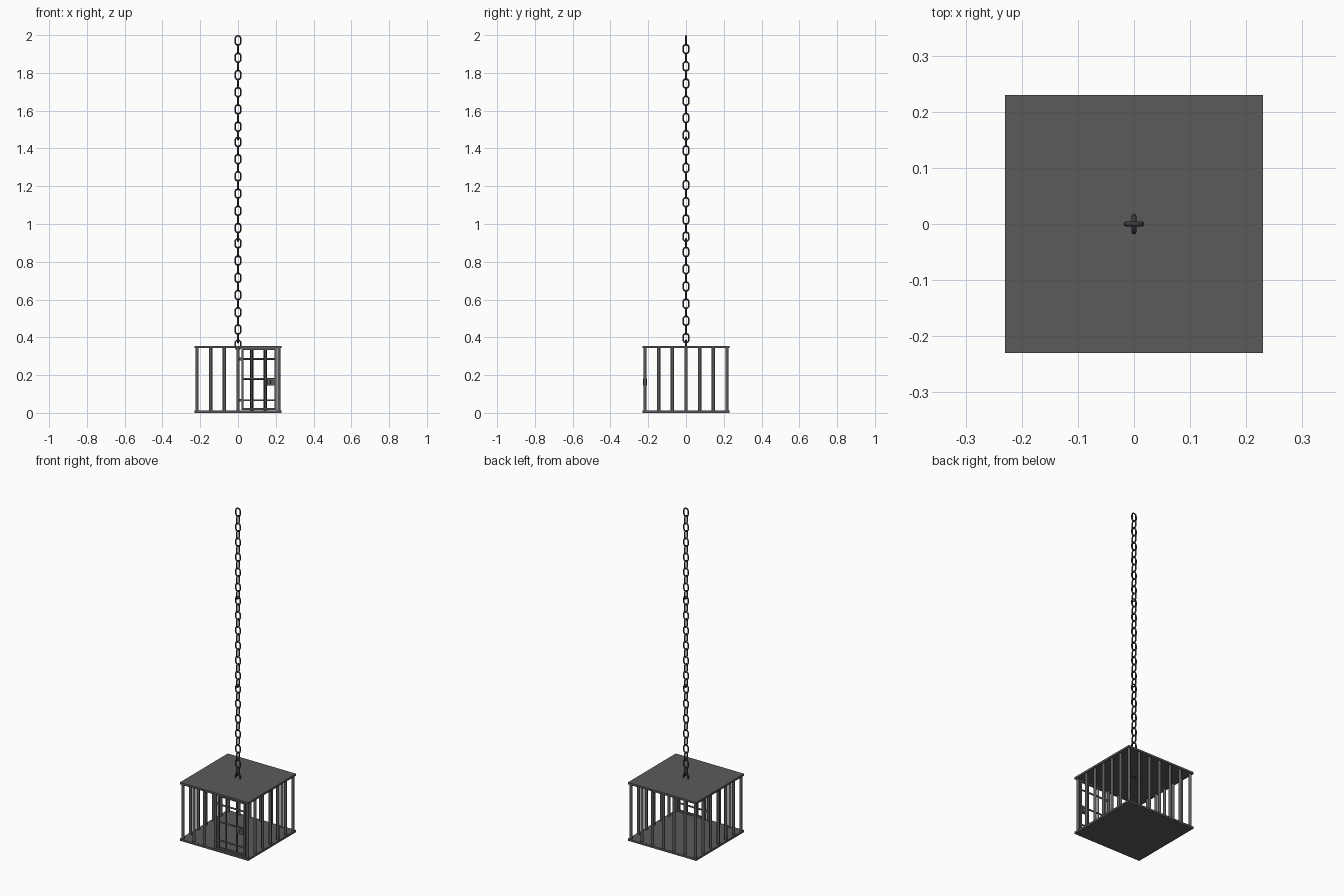
import bpy, math
from mathutils import Vector

if "Cube" in bpy.data.objects:
    bpy.data.objects.remove(bpy.data.objects["Cube"])


def material(name, rgb):
    m = bpy.data.materials.new(name)
    m.diffuse_color = (*rgb, 1)
    m.use_nodes = True
    m.node_tree.nodes["Principled BSDF"].inputs["Base Color"].default_value = m.diffuse_color
    return m


IRON = material("iron grey", (0.105, 0.105, 0.105))
DARK = material("dark chain steel", (0.045, 0.045, 0.05))
BLACK = material("keyhole black", (0.008, 0.008, 0.008))


def finish(ob, name, mat, smooth=False):
    ob.name = name
    ob.data.materials.append(mat)
    if smooth:
        bpy.ops.object.shade_smooth_by_angle(angle=math.radians(50))
    return ob


def box(name, x0, x1, y0, y1, z0, z1, mat=IRON):
    bpy.ops.mesh.primitive_cube_add(size=1, location=((x0 + x1) / 2, (y0 + y1) / 2, (z0 + z1) / 2))
    ob = bpy.context.object
    ob.scale = (x1 - x0, y1 - y0, z1 - z0)
    bpy.ops.object.transform_apply(location=False, rotation=False, scale=True)
    return finish(ob, name, mat)


def rod(name, a, b, r, mat=IRON):
    a, b = Vector(a), Vector(b)
    d = b - a
    bpy.ops.mesh.primitive_cylinder_add(vertices=16, radius=r, depth=d.length, location=(a + b) / 2,
                                        rotation=d.to_track_quat('Z', 'Y').to_euler())
    return finish(bpy.context.object, name, mat, True)


HALF, TOP, T = 0.23, 0.355, 0.012
EDGE, STEP = 0.217, 0.217 / 3

# Floor and roof plates
box("floor_plate", -HALF, HALF, -HALF, HALF, 0, T)
box("roof_plate", -HALF, HALF, -HALF, HALF, TOP - T, TOP)

# Upright bars around the edge, leaving the doorway open at the front right
for i in range(-3, 4):
    p = i * STEP
    spots = [("back_bar", p, EDGE)]
    if i not in (1, 2):
        spots.append(("front_bar", p, -EDGE))
    if abs(i) < 3:
        spots += [("left_bar", -EDGE, p), ("right_bar", EDGE, p)]
    for name, x, y in spots:
        rod(name, (x, y, T / 2), (x, y, TOP - T / 2), 0.0085)

# Door: square frame, inner bars and cross rails
X0, X1, Z0, Z1, W = 0.018, 0.203, 0.016, 0.343, 0.010
DY0, DY1 = -EDGE - 0.006, -EDGE + 0.006
box("door_left_stile", X0, X0 + W, DY0, DY1, Z0, Z1)
box("door_right_stile", X1 - W, X1, DY0, DY1, Z0, Z1)
for name, z in (("door_bottom_rail", Z0), ("door_top_rail", Z1 - W)):
    box(name, X0 + W, X1 - W, DY0, DY1, z, z + W)
for x in (STEP, 2 * STEP):
    rod("door_upright", (x, -EDGE, Z0 + W / 2), (x, -EDGE, Z1 - W / 2), 0.005)
for z in (0.067, 0.18, 0.285):
    rod("door_cross_rail", (X0 + W / 2, -EDGE, z), (X1 - W / 2, -EDGE, z), 0.005)

# Lock with keyhole, and hinges
box("lock_case", 0.153, 0.192, -EDGE - 0.010, -EDGE + 0.010, 0.145, 0.182)
for s in (-1, 1):
    y = -EDGE + s * 0.0105
    rod("keyhole_round", (0.172, y - 0.001, 0.168), (0.172, y + 0.001, 0.168), 0.005, BLACK)
    box("keyhole_slot", 0.170, 0.174, y - 0.001, y + 0.001, 0.153, 0.168, BLACK)
for z in (0.067, 0.285):
    box("hinge", 0.0, X0 + W, -EDGE - 0.004, -EDGE + 0.004, z - 0.007, z + 0.007)


# Chain link: a rounded oval loop swept from a bevelled curve
def make_link(half_w, half_h, r):
    cv = bpy.data.curves.new("chain_link", 'CURVE')
    cv.dimensions = '3D'
    cv.bevel_depth, cv.bevel_resolution = r, 2
    pts, rad, straight = [], half_w - r, half_h - half_w
    for side, start in ((1, 0), (-1, math.pi)):
        for k in range(9):
            a = start + math.pi * k / 8
            pts.append((rad * math.cos(a), 0, side * straight + rad * math.sin(a)))
    sp = cv.splines.new('POLY')
    sp.points.add(len(pts) - 1)
    for p, co in zip(sp.points, pts):
        p.co = (*co, 1)
    sp.use_cyclic_u = True
    ob = bpy.data.objects.new("chain_link", cv)
    bpy.context.collection.objects.link(ob)
    bpy.ops.object.select_all(action='DESELECT')
    ob.select_set(True)
    bpy.context.view_layer.objects.active = ob
    bpy.ops.object.convert(target='MESH')
    return finish(bpy.context.object, "chain_link", DARK, True)


# Three lengths of twelve links plus the last one set into the roof
link = make_link(0.0185, 0.0285, 0.0042)
for i in range(37):
    ob = link if i == 0 else link.copy()
    if i:
        bpy.context.collection.objects.link(ob)
    ob.location = (0, 0, 1.9715 - (i // 12) * 0.537 - (i % 12) * 0.0456)
    ob.rotation_euler = (0, 0, math.pi / 2 * (i % 2))
